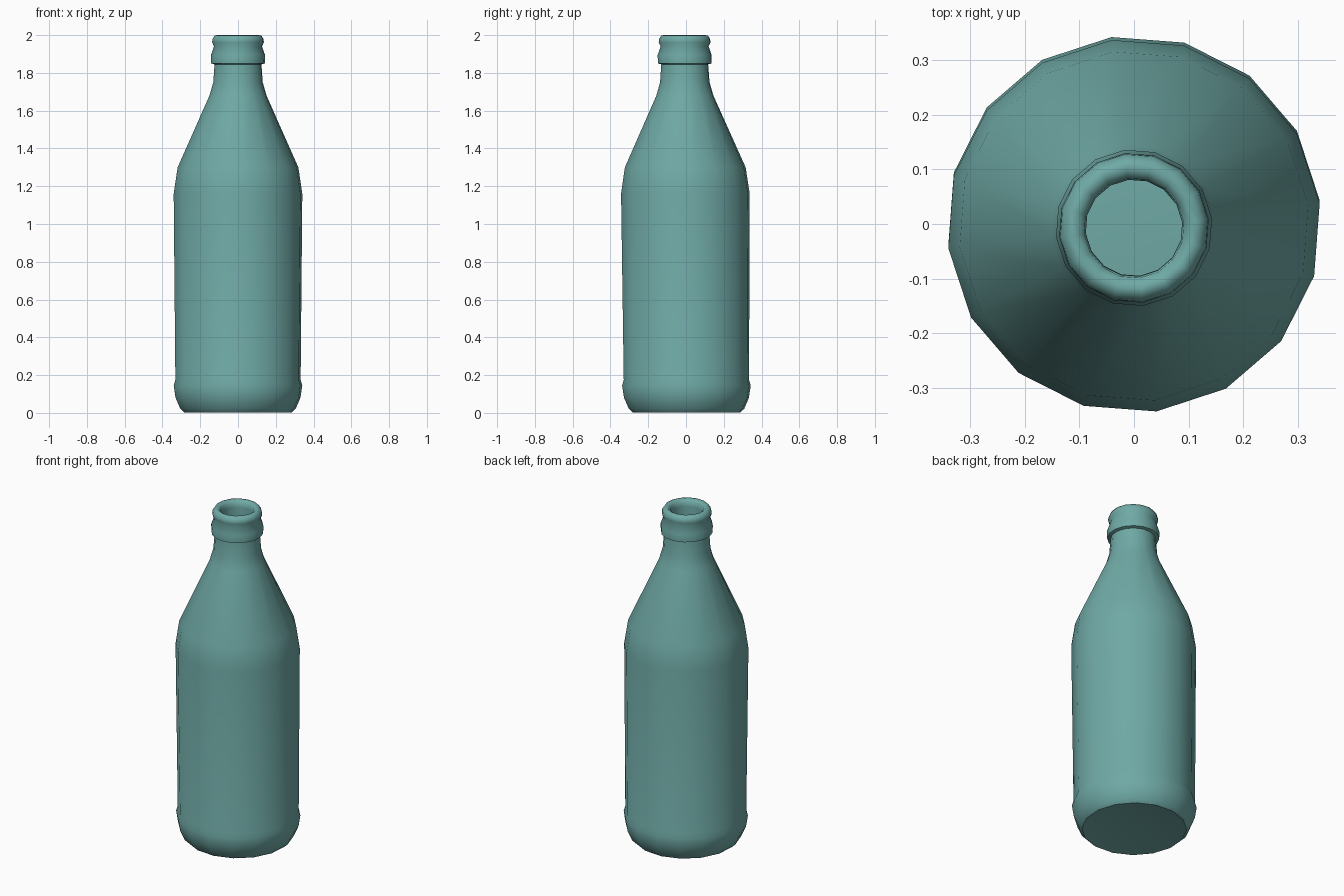
import bpy, bmesh, math
from mathutils import Matrix

if "Cube" in bpy.data.objects:
    bpy.data.objects.remove(bpy.data.objects["Cube"])

SIDES = 16
TURN = math.radians(6.9)

# Profile (radius, height): base, body, shoulder, neck, collar, lip, inner throat
profile = [
    (0.26, 0.008), (0.288, 0.003), (0.308, 0.022), (0.333, 0.08), (0.343, 0.145), (0.334, 0.175),
    (0.343, 1.16), (0.322, 1.30), (0.152, 1.68), (0.132, 1.75), (0.125, 1.845),
    (0.143, 1.85), (0.144, 1.895), (0.128, 1.94), (0.138, 1.962), (0.136, 1.98),
    (0.124, 1.998), (0.108, 2.0), (0.092, 1.988), (0.089, 1.96), (0.089, 1.80),
]

mat = bpy.data.materials.new("teal glass")
mat.diffuse_color = (0.16, 0.40, 0.38, 1)
mat.use_nodes = True
mat.node_tree.nodes["Principled BSDF"].inputs["Base Color"].default_value = mat.diffuse_color

bm = bmesh.new()
rings = []
for r, z in profile:
    rings.append([bm.verts.new((r * math.cos(TURN + i * math.tau / SIDES),
                                r * math.sin(TURN + i * math.tau / SIDES), z))
                  for i in range(SIDES)])
for a, b in zip(rings, rings[1:]):
    for i in range(SIDES):
        j = (i + 1) % SIDES
        bm.faces.new((a[i], a[j], b[j], b[i]))

# Slightly dished base, also seen as the floor through the mouth
centre = bm.verts.new((0, 0, 0.02))
for i in range(SIDES):
    bm.faces.new((centre, rings[0][(i + 1) % SIDES], rings[0][i]))

# The bottle leans very slightly towards the front
lean = Matrix.Identity(4)
lean[1][2], lean[1][3] = -0.0053, 0.003
bm.transform(lean)

mesh = bpy.data.meshes.new("bottle")
bm.to_mesh(mesh)
bm.free()
mesh.materials.append(mat)
bottle = bpy.data.objects.new("bottle", mesh)
bpy.context.collection.objects.link(bottle)
bpy.context.view_layer.objects.active = bottle
bottle.select_set(True)
bpy.ops.object.shade_smooth_by_angle(angle=math.radians(50))
